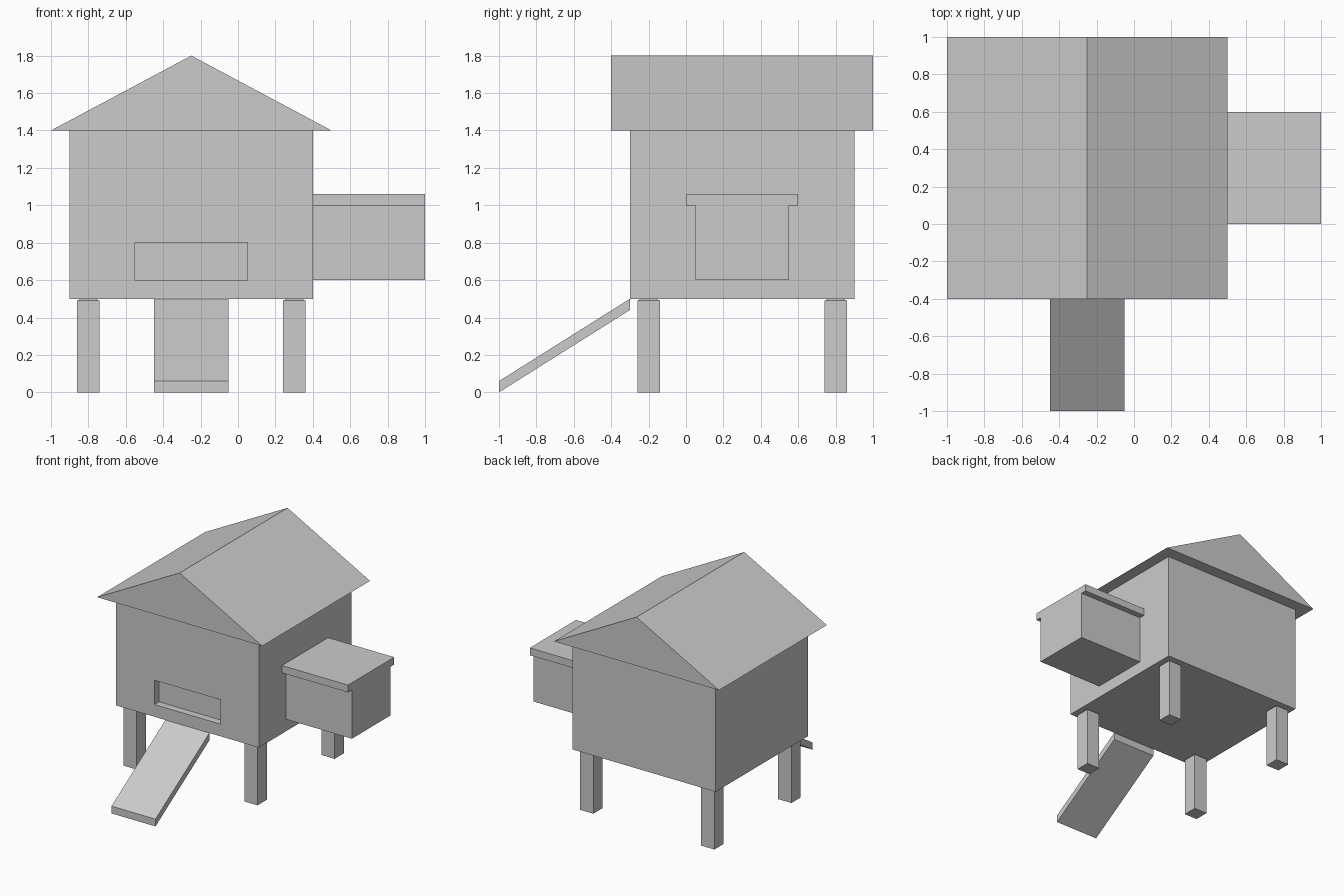
import bpy
import bmesh

if "Cube" in bpy.data.objects:
    bpy.data.objects.remove(bpy.data.objects["Cube"])


def add_mesh(name, bm):
    bmesh.ops.recalc_face_normals(bm, faces=bm.faces)
    mesh = bpy.data.meshes.new(name)
    bm.to_mesh(mesh)
    bm.free()
    obj = bpy.data.objects.new(name, mesh)
    bpy.context.collection.objects.link(obj)
    return obj


def box(name, x, y, z):
    """Box from (min, max) ranges."""
    bm = bmesh.new()
    bmesh.ops.create_cube(bm, size=1)
    for v in bm.verts:
        v.co = [r[0] if c < 0 else r[1] for c, r in zip(v.co, (x, y, z))]
    return add_mesh(name, bm)


def prism(name, profile, direction):
    """Flat profile pushed along a direction."""
    bm = bmesh.new()
    face = bm.faces.new([bm.verts.new(p) for p in profile])
    ext = bmesh.ops.extrude_face_region(bm, geom=[face], use_keep_orig=True)
    moved = [g for g in ext["geom"] if isinstance(g, bmesh.types.BMVert)]
    bmesh.ops.translate(bm, verts=moved, vec=direction)
    return add_mesh(name, bm)


def leg(name, cx, cy):
    """Square post with a small chamfered top."""
    bm = bmesh.new()
    rings = []
    for h, z in ((0.06, 0), (0.06, 0.49), (0.04, 0.5)):
        corners = ((-h, -h), (h, -h), (h, h), (-h, h))
        rings.append([bm.verts.new((cx + a, cy + b, z)) for a, b in corners])
    for lo, hi in zip(rings, rings[1:]):
        for i in range(4):
            j = (i + 1) % 4
            bm.faces.new((lo[i], lo[j], hi[j], hi[i]))
    bm.faces.new(rings[0])
    bm.faces.new(rings[-1])
    return add_mesh(name, bm)


# House body with a recessed front opening
body = box("house_body", (-0.9, 0.4), (-0.3, 0.9), (0.5, 1.4))
cutter = box("opening_cutter", (-0.55, 0.05), (-0.4, -0.24), (0.6, 0.8))
cutter.hide_render = True
cutter.hide_viewport = True
cut = body.modifiers.new("opening", "BOOLEAN")
cut.operation = "DIFFERENCE"
cut.solver = "EXACT"
cut.object = cutter

# Gabled roof
prism("roof", [(-1, -0.4, 1.4), (0.5, -0.4, 1.4), (-0.25, -0.4, 1.8)], (0, 1.4, 0))

# Nest box and its lid
box("nest_box", (0.4, 1.0), (0.05, 0.55), (0.6, 1.0))
box("nest_box_lid", (0.4, 1.0), (0.0, 0.6), (1.0, 1.06))

# Entry ramp
prism("ramp", [(-0.45, -1, 0), (-0.45, -0.3, 0.44),
               (-0.45, -0.3, 0.5), (-0.45, -1, 0.06)], (0.4, 0, 0))

# Four legs
for side, lx in (("left", -0.8), ("right", 0.3)):
    for end, ly in (("front", -0.2), ("back", 0.8)):
        leg(f"{end}_{side}_leg", lx, ly)
